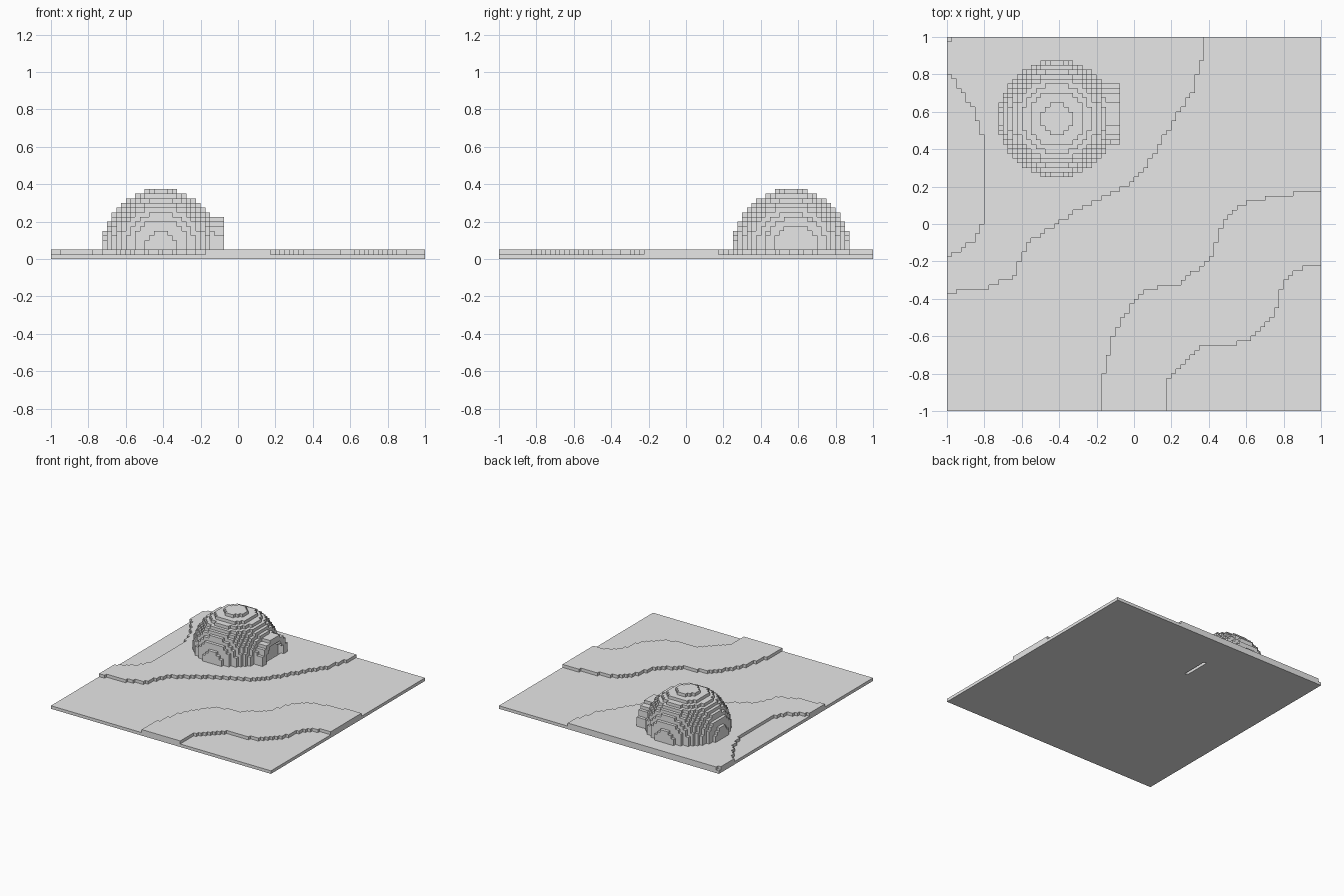
import bpy
import bmesh
from mathutils import Vector

N = 80             # cells along each side
S = 2 / N          # cell size
CX, CY, CZ = 23, 62, 2   # dome centre cell
PY = CY + 1        # porch centre row

cube = bpy.data.objects.get("Cube")
if cube:
    bpy.data.objects.remove(cube, do_unlink=True)

grey = bpy.data.materials.new("plain_grey")
grey.use_nodes = True
colour = (0.8, 0.8, 0.8, 1)
grey.diffuse_color = colour
grey.node_tree.nodes["Principled BSDF"].inputs["Base Color"].default_value = colour


def block_object(name, cells):
    """Make the outer skin of a set of cells, with flat areas merged."""
    bm = bmesh.new()
    corners = {}

    def corner(p):
        key = tuple(round(v) for v in p)
        if key not in corners:
            x, y, z = key
            corners[key] = bm.verts.new((x * S - 1, y * S - 1, z * S))
        return corners[key]

    axes = [Vector(a) for a in ((1, 0, 0), (0, 1, 0), (0, 0, 1))]
    for cell in cells:
        middle = Vector(cell) + Vector((0.5, 0.5, 0.5))
        for i in range(3):
            u, v = axes[(i + 1) % 3] / 2, axes[(i + 2) % 3] / 2
            for side in (-1, 1):
                n = axes[i] * side
                if tuple(round(c) for c in Vector(cell) + n) in cells:
                    continue
                m = middle + n / 2
                ring = [m - u - v, m + u - v, m + u + v, m - u + v]
                bm.faces.new([corner(p) for p in ring[::side]])
    bmesh.ops.dissolve_limit(bm, angle_limit=0.01, verts=bm.verts, edges=bm.edges)
    mesh = bpy.data.meshes.new(name)
    bm.to_mesh(mesh)
    bm.free()
    mesh.materials.append(grey)
    obj = bpy.data.objects.new(name, mesh)
    bpy.context.collection.objects.link(obj)


def contour(points):
    """Give x along a (x, y) path, for a y that only rises."""
    def at(y):
        if y < points[0][1]:
            return points[0][0]
        for (xa, ya), (xb, yb) in zip(points, points[1:]):
            if y <= yb:
                return xa + (xb - xa) * (y - ya) / (yb - ya)
        return points[-1][0]
    return at


def disc(a, b, diameter):
    return a * a + b * b <= diameter * diameter / 4


# Contours of the ground
hill_edge = contour([(-1.1, -.38), (-.93, -.36), (-.78, -.34), (-.64, -.28), (-.6, -.17),
                     (-.56, -.1), (-.42, 0), (-.2, .13), (-.05, .2), (.06, .3),
                     (.18, .5), (.31, .7), (.37, .9)])
hollow_edge = contour([(-1.01, -.19), (-.87, -.1), (-.82, -.02), (-.8, .06),
                       (-.8, .45), (-.86, .62), (-.97, .78), (-1.01, .82)])
ridge_back = contour([(-.175, -.86), (-.14, -.7), (-.1, -.57), (0, -.4), (.06, -.35),
                      (.23, -.32), (.4, -.2), (.48, .02), (.6, .12), (.82, .16), (1.1, .18)])
ridge_front = contour([(.175, -.85), (.3, -.7), (.36, -.66), (.6, -.63), (.69, -.55),
                       (.76, -.46), (.8, -.31), (.86, -.25), (1.1, -.19)])

# Doorway recess, one cell deep
niche = {(CX + 12, PY + b, CZ + c) for b in range(-6, 7) for c in range(-2, 7)
         if disc(b, c, 9)}

# Ground slab and the two raised terraces
slab = {(i, j, 0) for i in range(N) for j in range(N)} - niche
block_object("ground_slab", slab)

hill, ridge = set(), set()
for i in range(N):
    for j in range(N):
        x, y = (i + 0.5) * S - 1, (j + 0.5) * S - 1
        if hollow_edge(y) < x < hill_edge(y):
            hill.add((i, j, 1))
        if ridge_back(y) < x < ridge_front(y):
            ridge.add((i, j, 1))
hill.discard((0, N - 1, 1))
block_object("hill_terrace", hill - niche)
block_object("ridge_terrace", ridge)

# Dome
span = range(-12, 13)
dome = {(CX + a, CY + b, CZ + c) for a in span for b in span for c in range(13)
        if a * a + b * b + c * c <= 156} - niche
block_object("dome", dome)

# Arched porch
porch = {(CX + a, PY + b, CZ + c) for a in (11, 12, 13) for b in range(-6, 7)
         for c in range(7) if disc(b, c, 13) and not disc(b, c, 9)}
block_object("porch_arch", porch - dome)
